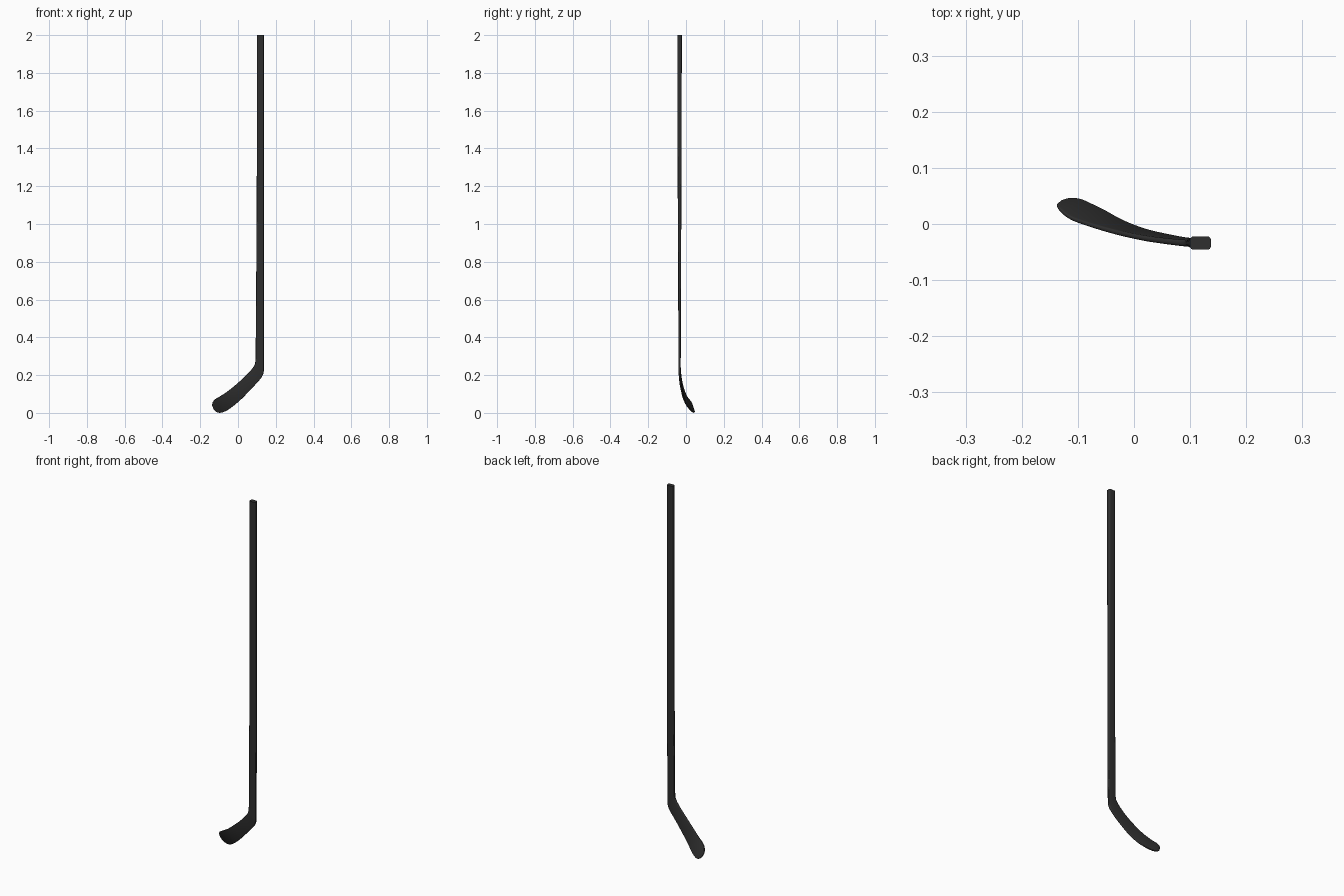
import bpy, bmesh, math
from mathutils import Vector

if "Cube" in bpy.data.objects:
    bpy.data.objects.remove(bpy.data.objects["Cube"])

black = bpy.data.materials.new("matte_black")
black.diffuse_color = (0.028, 0.028, 0.028, 1)
black.use_nodes = True
black.node_tree.nodes["Principled BSDF"].inputs["Base Color"].default_value = black.diffuse_color

# Shaft stations: inner edge, outer edge, thickness, corner radius ratio
shaft = [
    ((0.100, -0.034, 2.000), (0.1370, -0.034, 2.000), 0.0235, 0.25),
    ((0.100, -0.034, 1.400), (0.1370, -0.034, 1.400), 0.0220, 0.25),
    ((0.097, -0.034, 0.800), (0.1370, -0.034, 0.800), 0.0160, 0.28),
    ((0.094, -0.034, 0.400), (0.1370, -0.034, 0.400), 0.0130, 0.32),
]
# Heel and blade stations, from the bend to the toe
blade = [
    ((0.093, -0.034, 0.310), (0.1370, -0.034, 0.300), 0.0125, 0.34),
    ((0.092, -0.034, 0.275), (0.1368, -0.034, 0.240), 0.0120, 0.36),
    ((0.088, -0.034, 0.255), (0.1350, -0.034, 0.212), 0.0118, 0.38),
    ((0.075, -0.033, 0.234), (0.1240, -0.032, 0.187), 0.0112, 0.40),
    ((0.050, -0.030, 0.206), (0.0950, -0.029, 0.153), 0.0105, 0.42),
    ((0.020, -0.026, 0.177), (0.0600, -0.022, 0.116), 0.0098, 0.44),
    ((-0.020, -0.018, 0.142), (0.0200, -0.012, 0.075), 0.0090, 0.44),
    ((-0.055, -0.009, 0.114), (-0.0200, 0.004, 0.040), 0.0083, 0.44),
    ((-0.085, 0.000, 0.094), (-0.0520, 0.022, 0.017), 0.0077, 0.44),
    ((-0.108, 0.008, 0.080), (-0.0760, 0.034, 0.005), 0.0072, 0.44),
    ((-0.122, 0.016, 0.071), (-0.0940, 0.042, 0.001), 0.0068, 0.44),
    ((-0.133, 0.026, 0.058), (-0.1120, 0.0445, 0.004), 0.0064, 0.44),
    ((-0.1375, 0.033, 0.042), (-0.1280, 0.041, 0.017), 0.0050, 0.46),
]


def flat(s):
    return [*s[0], *s[1], s[2], s[3]]


def catmull(rows, steps):
    """Smooth interpolation through all the stations."""
    out = []
    n = len(rows)
    for i in range(n - 1):
        p = [rows[max(i - 1, 0)], rows[i], rows[i + 1], rows[min(i + 2, n - 1)]]
        for k in range(steps):
            t = k / steps
            out.append([0.5 * (2 * b + (c - a) * t + (2 * a - 5 * b + 4 * c - d) * t * t
                               + (3 * b - a - 3 * c + d) * t ** 3)
                        for a, b, c, d in zip(*p)])
    return out + [rows[-1]]


def profile(width, thick, radius, seg=4):
    """Rounded rectangle in (width, thickness) coordinates."""
    pts = []
    for c, (sx, sy) in enumerate([(1, 1), (-1, 1), (-1, -1), (1, -1)]):
        for k in range(seg + 1):
            a = math.pi / 2 * (c + k / seg)
            pts.append((sx * (width / 2 - radius) + radius * math.cos(a),
                        sy * (thick / 2 - radius) + radius * math.sin(a)))
    return pts


def loft(name, rows, mat):
    bm = bmesh.new()
    rings = []
    mids = [(Vector(r[:3]) + Vector(r[3:6])) / 2 for r in rows]
    for i, r in enumerate(rows):
        across = Vector(r[3:6]) - Vector(r[:3])
        tangent = mids[min(i + 1, len(rows) - 1)] - mids[max(i - 1, 0)]
        normal = across.cross(tangent).normalized()
        w = across.length
        across.normalize()
        rings.append([bm.verts.new(mids[i] + across * u + normal * v)
                      for u, v in profile(w, r[6], r[6] * r[7])])
    n = len(rings[0])
    for a, b in zip(rings, rings[1:]):
        for j in range(n):
            bm.faces.new((a[j], a[(j + 1) % n], b[(j + 1) % n], b[j]))
    bm.faces.new(rings[0])
    bm.faces.new(rings[-1])
    bmesh.ops.recalc_face_normals(bm, faces=bm.faces)
    me = bpy.data.meshes.new(name)
    bm.to_mesh(me)
    bm.free()
    me.materials.append(mat)
    ob = bpy.data.objects.new(name, me)
    bpy.context.collection.objects.link(ob)
    bpy.context.view_layer.objects.active = ob
    ob.select_set(True)
    bpy.ops.object.shade_smooth_by_angle(angle=math.radians(40))
    return ob


# One continuous stick: straight tapering shaft flowing into the curved blade
loft("stick_shaft_and_blade",
     [flat(s) for s in shaft] + catmull([flat(s) for s in blade], 4), black)
